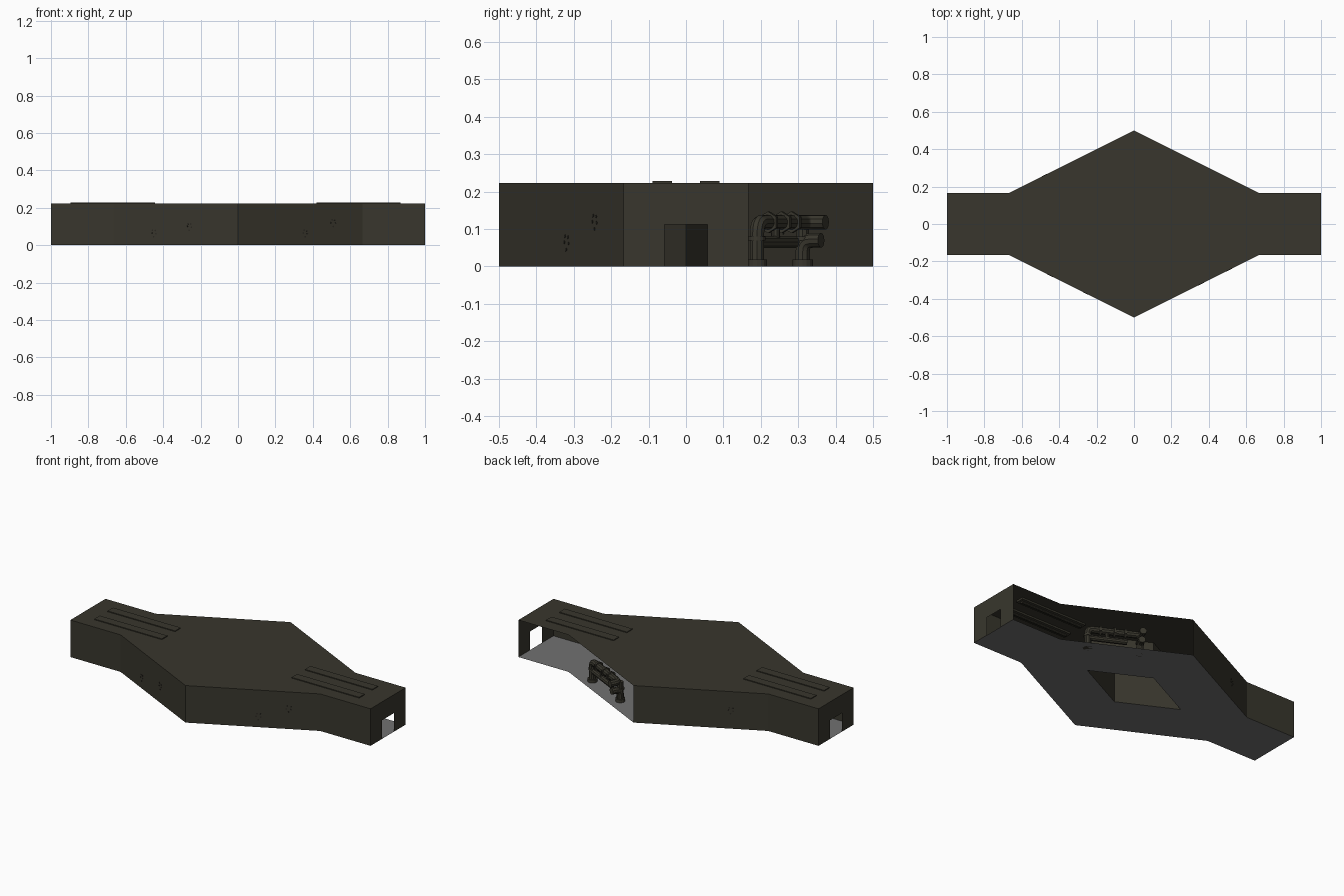
import bpy, bmesh, math
from mathutils import Vector

cube = bpy.data.objects.get("Cube")
if cube:
    bpy.data.objects.remove(cube, do_unlink=True)

H = 0.223                      # wall height
END, NECK, SIDE, TIP = 1.0, 0.665, 0.167, 0.5
PIT_X, PIT_Y = 0.333, 0.167    # central pillar diamond


def material(name, rgb):
    m = bpy.data.materials.new(name)
    m.use_nodes = True
    m.diffuse_color = (*rgb, 1)
    m.node_tree.nodes["Principled BSDF"].inputs["Base Color"].default_value = (*rgb, 1)
    return m


wall_mat = material("dark olive metal", (0.040, 0.037, 0.026))
floor_mat = material("grey floor", (0.165, 0.165, 0.165))
mark_mat = material("dark pits", (0.022, 0.020, 0.015))


def mesh_object(name, bm, mat):
    mesh = bpy.data.meshes.new(name)
    bm.to_mesh(mesh)
    bm.free()
    mesh.materials.append(mat)
    ob = bpy.data.objects.new(name, mesh)
    bpy.context.collection.objects.link(ob)
    return ob


def sheets(name, polygons, mat):
    bm = bmesh.new()
    for poly in polygons:
        bm.faces.new([bm.verts.new(p) for p in poly])
    bmesh.ops.remove_doubles(bm, verts=bm.verts, dist=1e-5)
    return mesh_object(name, bm, mat)


def upright(a, b):
    return [(*a, 0), (*b, 0), (*b, H), (*a, H)]


def box(name, center, size, mat):
    bm = bmesh.new()
    bmesh.ops.create_cube(bm, size=1)
    bmesh.ops.scale(bm, vec=size, verts=bm.verts)
    bmesh.ops.translate(bm, vec=center, verts=bm.verts)
    return mesh_object(name, bm, mat)


def cylinder(name, center, axis, radius, length, sides, mat):
    bm = bmesh.new()
    bmesh.ops.create_cone(bm, cap_ends=True, segments=sides, radius1=radius,
                          radius2=radius, depth=length)
    ob = mesh_object(name, bm, mat)
    ob.rotation_euler = Vector(axis).to_track_quat('Z', 'Y').to_euler()
    ob.location = center
    return ob


# Roof: stretched hexagonal outline with a neck at both ends
front = [(-END, -SIDE), (-NECK, -SIDE), (0, -TIP), (NECK, -SIDE), (END, -SIDE)]
back = [(-x, -y) for x, y in front]
sheets("roof", [[(x, y, H) for x, y in front + back]], wall_mat)

# Floor: two halves around the open diamond under the pillar
half = front + [(END, 0), (PIT_X, 0), (0, -PIT_Y), (-PIT_X, 0), (-END, 0)]
sheets("floor", [[(x, y, 0) for x, y in half],
                 [(-x, -y, 0) for x, y in half]], floor_mat)

# Side walls: full front, back only on the right half
sheets("front_wall", [upright(a, b) for a, b in zip(front, front[1:])], wall_mat)
closed = back[2:]
sheets("back_wall", [upright(a, b) for a, b in zip(closed, closed[1:])], wall_mat)

# End walls with doorways
arch = [(-SIDE, 0), (-0.057, 0), (-0.057, 0.112), (0.057, 0.112), (0.057, 0),
        (SIDE, 0), (SIDE, H), (-SIDE, H)]
for label, x in (("left", END), ("right", -END)):
    sheets(label + "_door_wall", [[(x, y, z) for y, z in arch]], wall_mat)

# Central diamond pillar
ring = [(PIT_X, 0), (0, PIT_Y), (-PIT_X, 0), (0, -PIT_Y)]
sheets("pillar", [upright(ring[i - 1], ring[i]) for i in range(4)], wall_mat)

# Light fixtures set through the roof
for cx in (-0.67, 0.645):
    for cy in (-0.063, 0.063):
        box("light_housing", (cx, cy, H - 0.003), (0.45, 0.052, 0.016), wall_mat)
        cylinder("light_tube", (cx, cy, H - 0.013), (1, 0, 0), 0.009, 0.42, 10, wall_mat)


# Pipework along the open back side
def pipe(name, points, radius, bend=0.03):
    pts = [Vector(p) for p in points]
    path = [pts[0]]
    for a, p, b in zip(pts, pts[1:], pts[2:]):
        s = p + (a - p).normalized() * bend
        e = p + (b - p).normalized() * bend
        for i in range(6):
            t = i / 5
            path.append(s * (1 - t) ** 2 + p * 2 * t * (1 - t) + e * t * t)
    path.append(pts[-1])
    cu = bpy.data.curves.new(name, 'CURVE')
    cu.dimensions = '3D'
    cu.bevel_depth = radius
    cu.bevel_resolution = 3
    cu.use_fill_caps = True
    sp = cu.splines.new('POLY')
    sp.points.add(len(path) - 1)
    for q, v in zip(sp.points, path):
        q.co = (*v, 1)
    ob = bpy.data.objects.new(name, cu)
    bpy.context.collection.objects.link(ob)
    cu.materials.append(wall_mat)
    bpy.ops.object.select_all(action='DESELECT')
    ob.select_set(True)
    bpy.context.view_layer.objects.active = ob
    bpy.ops.object.convert(target='MESH')
    bpy.ops.object.shade_smooth_by_angle()


along = Vector((-0.894, 0.447, 0))     # runs beside the slanted side
outward = Vector((0.447, 0.894, 0))
foot_a = Vector((0.49, 0.19, 0))
foot_b = Vector((0.22, 0.312, 0))
up = Vector((0, 0, 1))
top = foot_a + up * 0.118
low = foot_a + up * 0.065
far = top + along * 0.30
pipe("upper_pipe", [foot_a, top, far, far + outward * 0.055], 0.02)
pipe("lower_pipe", [low, low + along * 0.22], 0.017)
pipe("short_pipe", [foot_b, foot_b + up * 0.07,
                    foot_b + up * 0.07 + outward * 0.055], 0.02)
pipe("riser_pipe", [foot_b + up * 0.05, foot_b + up * 0.118], 0.017)
for f in (foot_a, foot_b):
    cylinder("pipe_flange", f + up * 0.009, up, 0.027, 0.018, 16, wall_mat)
    cylinder("pipe_collar", f + up * 0.075, up, 0.023, 0.01, 16, wall_mat)
for d in (0.07, 0.15, 0.21):
    cylinder("pipe_clamp", top + along * d, along, 0.029, 0.012, 6, wall_mat)
cylinder("valve_stem", top + along * 0.11 - up * 0.025, up, 0.012, 0.06, 10, wall_mat)

# Clusters of small pits on the slanted walls
slope = (TIP - SIDE) / NECK
for x, side, z in ((0.51, -1, 0.12), (0.36, -1, 0.065), (-0.45, -1, 0.065),
                   (-0.26, -1, 0.1), (-0.48, 1, 0.11)):
    normal = Vector((math.copysign(slope, x), side, 0)).normalized()
    tangent = normal.cross(up)
    spot = Vector((x, side * (TIP - slope * abs(x)), z))
    for i in range(5):
        a = i * 2.4
        offset = tangent * math.cos(a) * 0.013 + up * math.sin(a) * 0.02
        cylinder("wall_pit", spot + offset, normal, 0.0045, 0.003, 8, mark_mat)
